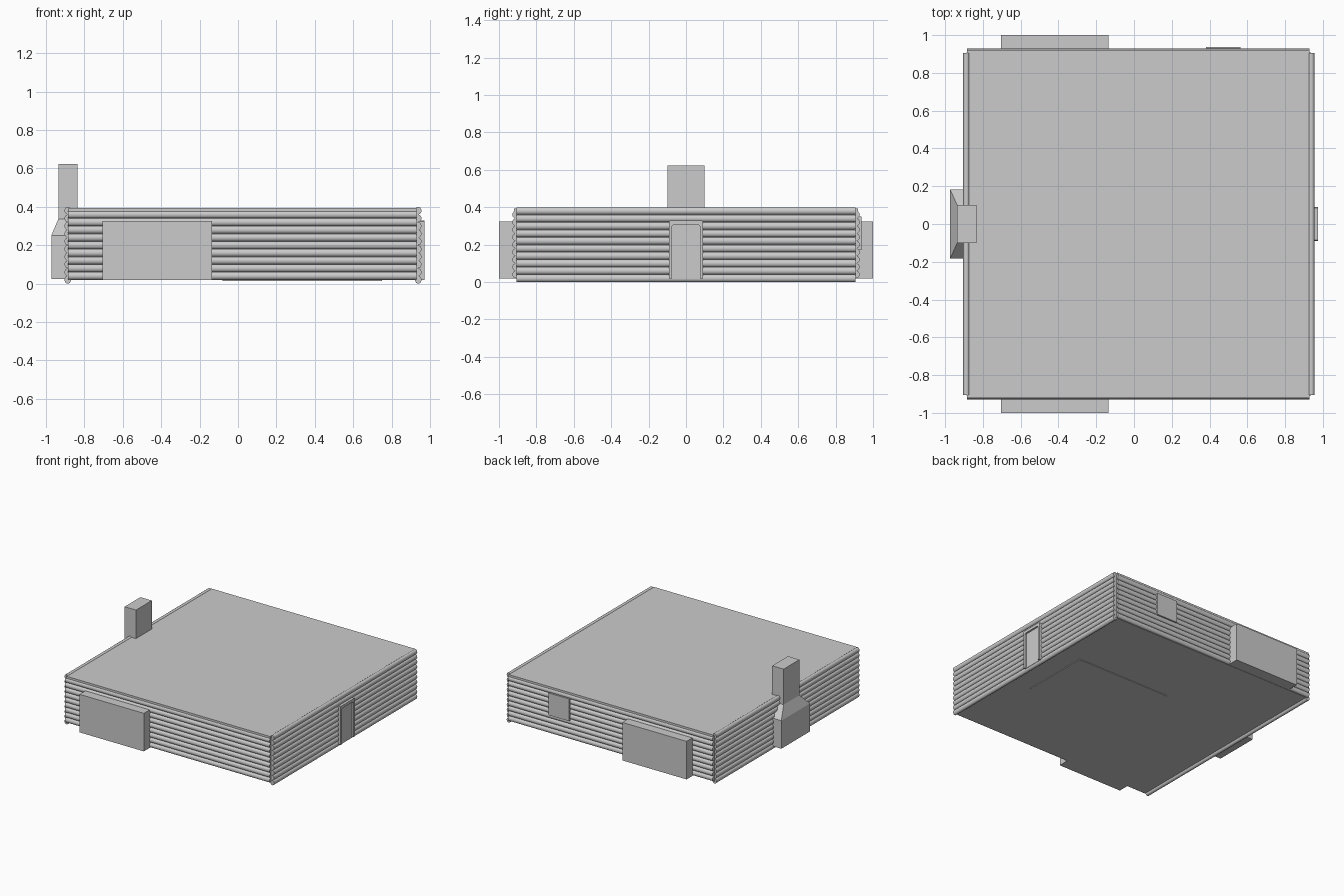
import bpy, bmesh, math

if "Cube" in bpy.data.objects:
    bpy.data.objects.remove(bpy.data.objects["Cube"])


def mesh_object(name, verts, faces):
    me = bpy.data.meshes.new(name)
    me.from_pydata(verts, [], faces)
    bm = bmesh.new()
    bm.from_mesh(me)
    bmesh.ops.recalc_face_normals(bm, faces=bm.faces)
    bm.to_mesh(me)
    bm.free()
    ob = bpy.data.objects.new(name, me)
    bpy.context.collection.objects.link(ob)
    return ob


def loft(name, rings):
    """Closed skin through rings with equal point counts."""
    n = len(rings[0])
    verts = [p for r in rings for p in r]
    faces = [tuple(range(n)), tuple(range(len(verts) - n, len(verts)))]
    for k in range(len(rings) - 1):
        for i in range(n):
            j = (i + 1) % n
            faces.append((k * n + i, k * n + j, (k + 1) * n + j, (k + 1) * n + i))
    return mesh_object(name, verts, faces)


def rect(x0, x1, y0, y1, z):
    return [(x0, y0, z), (x1, y0, z), (x1, y1, z), (x0, y1, z)]


def box(name, x0, x1, y0, y1, z0, z1):
    return loft(name, [rect(x0, x1, y0, y1, z0), rect(x0, x1, y0, y1, z1)])


def log(name, axis, a, b, side, z, depth=0.017, height=0.02, n=14):
    rings = []
    for t in (a, b):
        ring = []
        for i in range(n):
            u = 2 * math.pi * i / n
            s, h = side + depth * math.cos(u), z + height * math.sin(u)
            ring.append((t, s, h) if axis == 'x' else (s, t, h))
        rings.append(ring)
    ob = loft(name, rings)
    bpy.ops.object.select_all(action='DESELECT')
    ob.select_set(True)
    bpy.context.view_layer.objects.active = ob
    bpy.ops.object.shade_smooth_by_angle(angle=math.radians(40))


# Stacked log walls: side courses offset half a log from front and back
for x, label in ((-0.887, "left"), (0.939, "right")):
    for i in range(10):
        log(f"{label}_wall_log_{i}", 'y', -0.906, 0.906, x, 0.02 + 0.04 * i)
for y, label in ((-0.911, "front"), (0.911, "back")):
    for i in range(9):
        log(f"{label}_wall_log_{i}", 'x', -0.885, 0.93, y, 0.04 + 0.04 * i)

# Core, roof and floor
box("wall_core", -0.886, 0.938, -0.908, 0.908, 0.018, 0.38)
box("roof_slab", -0.883, 0.93, -0.92, 0.92, 0.375, 0.393)
box("floor_panel", -0.08, 0.75, -0.28, 0.28, 0.013, 0.02)

# Bay boxes on front and back
for s, label in ((-1, "front"), (1, "back")):
    y0, y1 = sorted((s * 0.9, s * 1.0))
    box(f"{label}_bay", -0.705, -0.135, y0, y1, 0.02, 0.325)

# Back window
box("back_window", 0.38, 0.563, 0.905, 0.937, 0.172, 0.35)


# Door with a chamfered head and surrounding frame
def arch(w, top, c):
    return [(-w, 0.02), (-w, top - c), (-w + c, top), (w - c, top), (w, top - c), (w, 0.02)]


loft("door", [[(x, y, z) for y, z in arch(0.074, 0.306, 0.008)] for x in (0.93, 0.959)])
outer, inner = arch(0.09, 0.328, 0.004), arch(0.074, 0.306, 0.008)
ring_v = [(x, y, z) for x in (0.93, 0.973) for pts in (outer, inner) for y, z in pts]
ring_f = []
for i in range(5):
    a, b, c, d = i, i + 6, i + 12, i + 18
    ring_f += [(a, a + 1, b + 1, b), (c, c + 1, d + 1, d),
               (a, a + 1, c + 1, c), (b, b + 1, d + 1, d)]
ring_f += [(0, 6, 18, 12), (5, 11, 23, 17)]
mesh_object("door_frame", ring_v, ring_f)

# Chimney: wide base, sloped shoulders, narrow stack
loft("chimney", [
    rect(-0.973, -0.835, -0.182, 0.182, 0.025),
    rect(-0.973, -0.835, -0.182, 0.182, 0.25),
    rect(-0.936, -0.835, -0.1, 0.1, 0.337),
    rect(-0.936, -0.835, -0.1, 0.1, 0.622)])
